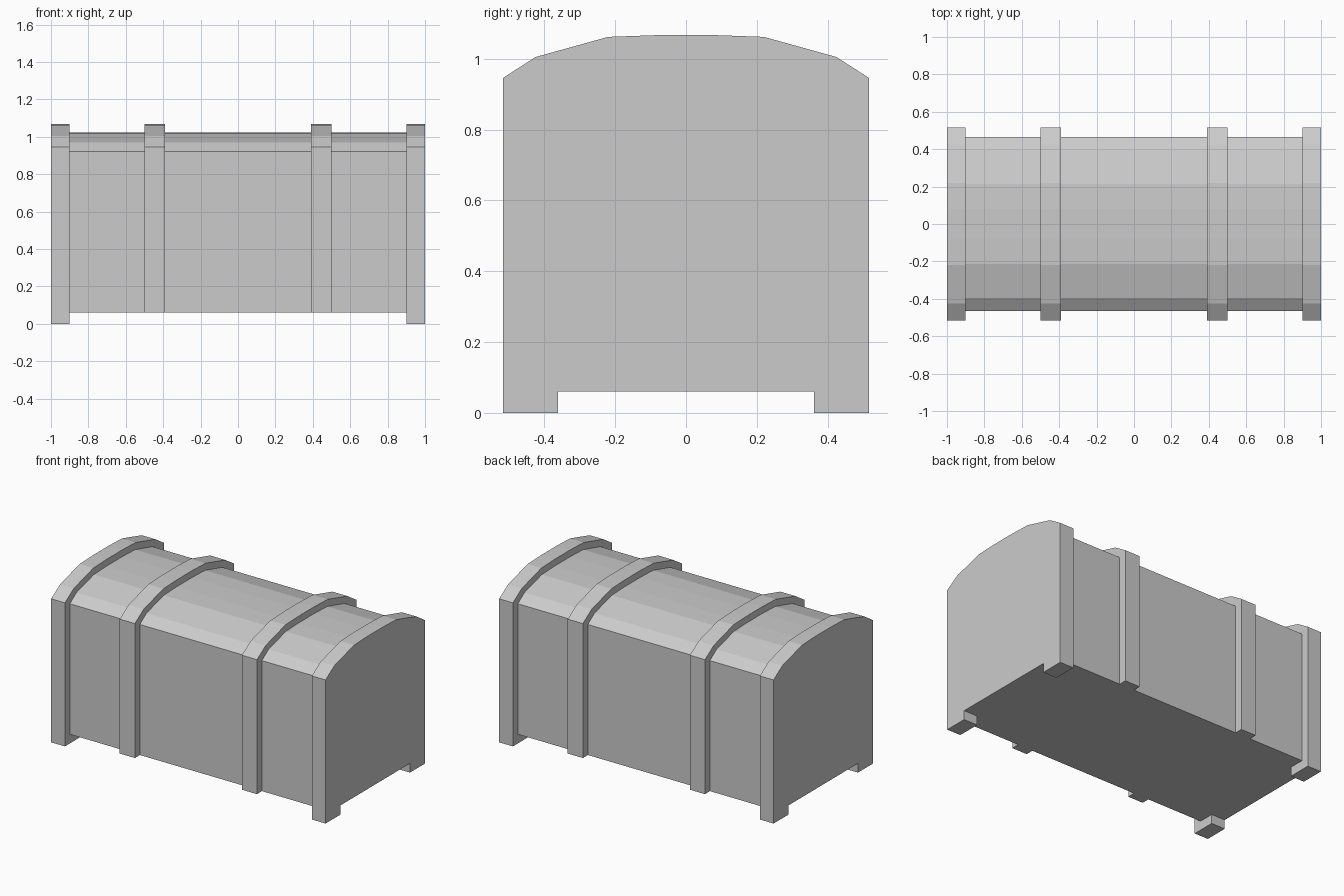
import bpy, bmesh

if "Cube" in bpy.data.objects:
    bpy.data.objects.remove(bpy.data.objects["Cube"])

def extrude_profile(name, pts, x0, x1):
    """Closed (y, z) profile extruded along x."""
    bm = bmesh.new()
    face = bm.faces.new([bm.verts.new((x0, y, z)) for y, z in pts])
    ext = bmesh.ops.extrude_face_region(bm, geom=[face])
    new = [v for v in ext["geom"] if isinstance(v, bmesh.types.BMVert)]
    bmesh.ops.translate(bm, verts=new, vec=(x1 - x0, 0, 0))
    bmesh.ops.recalc_face_normals(bm, faces=bm.faces[:])
    me = bpy.data.meshes.new(name)
    bm.to_mesh(me)
    bm.free()
    ob = bpy.data.objects.new(name, me)
    bpy.context.collection.objects.link(ob)
    return ob

def arch(half, bottom):
    """Full outline running from +y foot over the lid to -y foot."""
    right = [(half[0][0], bottom)] + half
    return right + [(-y, z) for y, z in reversed(right)]

FLOOR = 0.06
inner = [(0.465, 0.92), (0.395, 0.968), (0.215, 1.017), (0.08, 1.022)]
outer = [(0.517, 0.946), (0.425, 1.005), (0.22, 1.062), (0.08, 1.067)]

# Chest body with domed lid
extrude_profile("chest_body", arch(inner, FLOOR), -0.9, 0.9)

# Straps wrapped over the body
strap = arch(outer, FLOOR) + arch(inner, FLOOR)[::-1]
# End panels with a foot at each corner
panel = arch(outer, 0) + [(-0.362, 0), (-0.362, FLOOR), (0.362, FLOOR), (0.362, 0)]

for side, s in (("left", -1), ("right", 1)):
    extrude_profile(side + "_strap", strap, s * 0.39, s * 0.5)
    extrude_profile(side + "_end_panel", panel, s * 0.9, s * 1.0)
